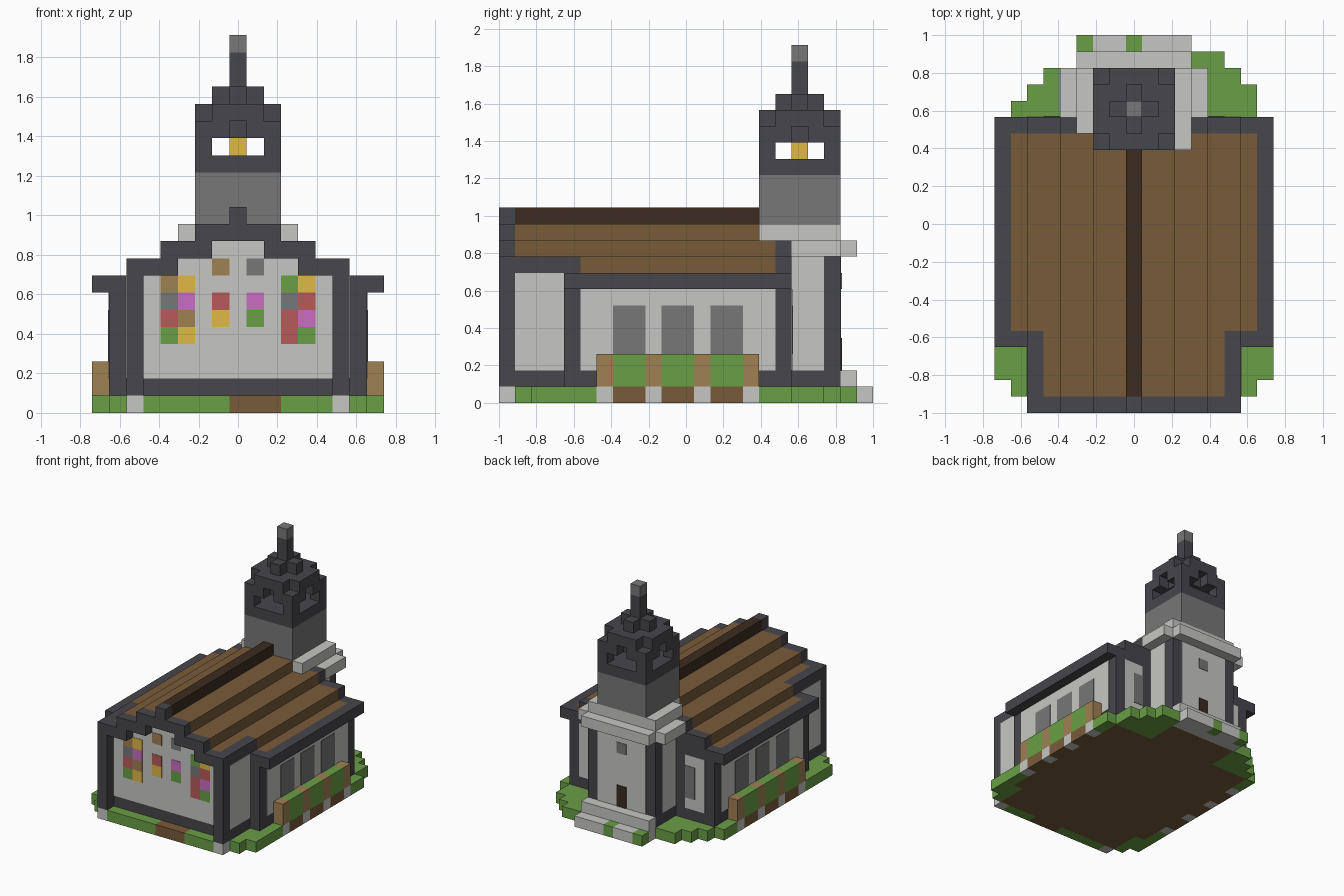
import bpy, bmesh
from mathutils import Matrix, Vector

cube = bpy.data.objects.get("Cube")
if cube:
    bpy.data.objects.remove(cube, do_unlink=True)

U = 2 / 23  # one block


def material(name, hex_code):
    srgb = [int(hex_code[k:k + 2], 16) / 255 for k in (0, 2, 4)]
    lin = [c / 12.92 if c <= 0.04045 else ((c + 0.055) / 1.055) ** 2.4 for c in srgb]
    m = bpy.data.materials.new(name)
    m.use_nodes = True
    m.diffuse_color = (*lin, 1)
    m.node_tree.nodes["Principled BSDF"].inputs["Base Color"].default_value = (*lin, 1)
    return m


slate = material("dark slate", "47474c")
stone = material("light stone", "c6c6c3")
grey = material("mid grey", "777777")
brown = material("roof brown", "795b3a")
wood = material("dark wood", "3b2b20")
green = material("leaf green", "6a9f46")
tan = material("tan", "9f8154")
gold = material("gold", "e0b846")
red = material("red", "b75a5a")
purple = material("purple", "ca6dc2")


def part(name, mat, boxes, mirror=False):
    """Blocks given as inclusive ranges ((x, x), (y, y), (z, z)) in block indices."""
    bm = bmesh.new()
    boxes = list(boxes)
    if mirror:
        boxes += [((-x[1], -x[0]), y, z) for x, y, z in boxes]
    for x, y, z in boxes:
        lo = Vector((x[0] - .5, y[0] - .5, z[0])) * U
        hi = Vector((x[1] + .5, y[1] + .5, z[1] + 1)) * U
        fit = Matrix.Translation((lo + hi) / 2) @ Matrix.Diagonal((*(hi - lo), 1))
        bmesh.ops.create_cube(bm, size=1, matrix=fit)
    me = bpy.data.meshes.new(name)
    bm.to_mesh(me)
    bm.free()
    me.materials.append(mat)
    ob = bpy.data.objects.new(name, me)
    bpy.context.collection.objects.link(ob)
    return ob


def plate_x(face, y, z, lift=.04):
    """Thin plate on the outer x side of wall block number face."""
    return ((face + 1, face + lift), y, z)


def plate_y(face, x, z, side, lift=.04):
    """Thin plate on the front (side -1) or back (side 1) of wall block number face."""
    return (x, (face + 1, face + lift) if side > 0 else (face - lift, face - 1), z)


# Ground and foundation
part("floor", brown, [((-6, 6), (-10, -8), (0, 0)), ((-7, 7), (-7, 6), (0, 0)),
                      ((-3, 3), (7, 9), (0, 0))])
part("side_grass", green, [((7, 7), (-10, -8), (0, 0)), ((8, 8), (-9, -6), (0, 0)),
                           ((8, 8), (5, 6), (0, 0))], mirror=True)
part("front_grass", green, [((-5, -1), (-11, -11), (0, 0)), ((3, 5), (-11, -11), (0, 0))])
part("front_path", brown, [((0, 2), (-11, -11), (0, 0))])
part("corner_stones", stone, [((6, 6), (-11, -11), (0, 0))], mirror=True)
part("back_grass", green,
     [((-n, -4), (j, j), (0, 0)) for j, n in ((7, 7), (8, 6), (9, 5))] +
     [((4, n), (j, j), (0, 0)) for j, n in ((7, 7), (8, 7), (9, 6), (10, 5))] +
     [((i, i), (11, 11), (0, 0)) for i in (-3, 0)])
part("back_steps", stone, [((-3, 3), (10, 10), (0, 1)), ((-2, -1), (11, 11), (0, 0)),
                           ((1, 3), (11, 11), (0, 0))])

# Planters along both sides
posts, beds = (-5, -2, 1, 4), (-4, -1, 2)
part("planter_footings", stone, [((8, 8), (j, j), (0, 0)) for j in posts], mirror=True)
part("planter_soil", brown, [((8, 8), (j, j + 1), (0, 0)) for j in beds], mirror=True)
part("planter_posts", tan, [((8, 8), (j, j), (1, 2)) for j in posts], mirror=True)
part("planter_hedges", green, [((8, 8), (j, j + 1), (1, 2)) for j in beds], mirror=True)

# Walls
part("wall_frame", slate, [((-6, 6), (-10, -8), (1, 7)), ((-7, 7), (-7, 6), (1, 6))])
part("side_panels", stone, [plate_x(6, (-10, -8), (2, 7)), plate_x(7, (-6, 5), (2, 6))], mirror=True)
part("side_windows", grey, [plate_x(7, (j, j + 1), (2, 5), .08) for j in beds], mirror=True)
part("back_panels", stone, [plate_y(6, (5, 6), (2, 6), 1)], mirror=True)
part("back_windows", grey, [plate_y(6, (5, 5), (3, 5), 1, .08)], mirror=True)
part("front_panel", stone, [plate_y(-10, (-n, n), z, -1)
                            for n, z in ((5, (2, 7)), (3, (8, 8)), (1, (9, 9)))])

# Stained glass: columns read from the top pane down
panes = {}
for i, top, colours in ((-4, 7, (tan, grey, red, green)), (-3, 7, (gold, purple, tan, gold)),
                        (-1, 8, (tan, None, red, gold)), (1, 8, (grey, None, purple, green)),
                        (3, 7, (green, grey, red, red)), (4, 7, (gold, red, purple, green))):
    for k, c in enumerate(colours):
        if c:
            panes.setdefault(c, []).append(plate_y(-10, (i, i), (top - k, top - k), -1, .08))
for c, boxes in panes.items():
    part("glass_" + c.name.replace(" ", "_"), c, boxes)

# Stepped gables and eaves
part("front_gable", slate, [((6, 6), (-11, -11), (1, 8)), ((4, 5), (-11, -11), (8, 8)),
                            ((2, 4), (-11, -11), (9, 9))], mirror=True)
part("front_gable_peak", slate, [((-2, 2), (-11, -11), (10, 10)), ((0, 0), (-11, -11), (11, 11))])
part("back_gable", slate, [((-n, n), (6, 6), (z, z)) for n, z in ((7, 7), (6, 8), (4, 9))])
part("eaves", slate, [((8, 8), (-7, 6), (7, 7)), ((7, 7), (-7, -7), (7, 7)),
                      ((6, 6), (-10, -7), (8, 8))], mirror=True)

# Stepped roof
part("roof", brown, [((-7, 7), (-6, 5), (7, 7)), ((-5, 5), (-10, -7), (8, 8)),
                     ((-6, 6), (-6, 5), (8, 8)), ((-4, 4), (-10, 5), (9, 9)),
                     ((-2, 2), (-10, 4), (10, 10))])
part("roof_ridge", wood, [((0, 0), (-10, 4), (11, 11))])

# Tower base
part("tower_base", slate, [((-3, 3), (7, 9), (1, 8))])
part("tower_side_panels", stone, [plate_x(3, (7, 8), (2, 8))], mirror=True)
part("tower_back_panel", stone, [plate_y(9, (-2, 2), (2, 8), 1)])
part("tower_back_window", grey, [plate_y(9, (0, 0), (7, 7), 1, .08)])
part("tower_door", wood, [plate_y(9, (0, 0), (2, 3), 1, .08)])
part("tower_ledge", stone, [((-4, 4), (7, 9), (9, 9)), ((-3, 3), (10, 10), (9, 9)),
                            ((-2, 3), (5, 9), (10, 10)), ((-3, -3), (6, 9), (10, 10))])

# Tower shaft, belfry and spire
part("tower_shaft", grey, [((-2, 2), (5, 9), (11, 13))])
part("belfry_floor", slate, [((-2, 2), (5, 9), (14, 14))])
part("belfry_posts", slate, [((2, 2), (j, j), (15, 16)) for j in (5, 9)], mirror=True)
part("belfry_arches", slate, [((1, 1), (j, j), (16, 16)) for j in (5, 9)] +
     [((2, 2), (j, j), (16, 16)) for j in (6, 8)], mirror=True)
part("belfry_ceiling", slate, [((-1, 1), (6, 8), (16, 16))])
part("bell", gold, [((0, 0), (7, 7), (15, 15))])
part("tower_cap", slate, [((-2, 2), (6, 8), (17, 17)), ((-1, 1), (5, 5), (17, 17)),
                          ((-1, 1), (9, 9), (17, 17)), ((-1, 1), (7, 7), (18, 18)),
                          ((0, 0), (6, 6), (18, 18)), ((0, 0), (8, 8), (18, 18))])
part("spire", slate, [((0, 0), (7, 7), (19, 20))])
part("spire_tip", grey, [((0, 0), (7, 7), (21, 21))])
